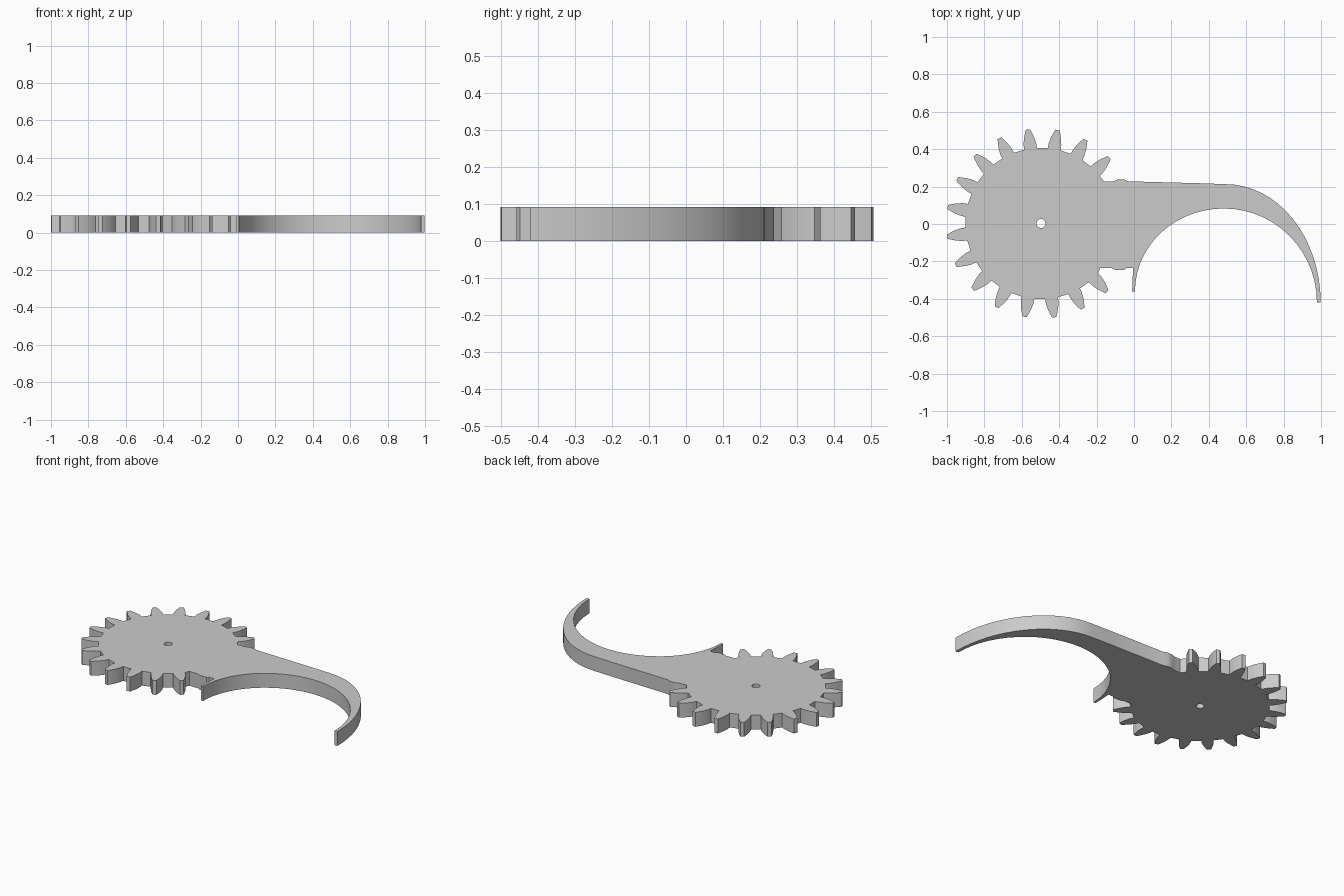
import bpy
import bmesh
from math import sin, cos, radians

cube = bpy.data.objects.get("Cube")
if cube:
    bpy.data.objects.remove(cube)

THICKNESS = 0.092
CENTRE = (-0.497, 0.003)
TOOTH = [(0.403, 0.035), (0.43, 0.034), (0.46, 0.028), (0.49, 0.018), (0.507, 0.011)]


def ellipse(cx, cy, rx, ry, start, end, steps):
    """Points along an elliptical arc, angles in degrees."""
    angles = [radians(start + (end - start) * i / steps) for i in range(steps + 1)]
    return [(cx + rx * cos(a), cy + ry * sin(a)) for a in angles]


def tooth(angle):
    """One tapered gear tooth, traced anticlockwise."""
    c, s = cos(radians(angle)), sin(radians(angle))
    flank = [(r, -w) for r, w in TOOTH] + [(r, w) for r, w in reversed(TOOTH)]
    return [(CENTRE[0] + r * c - w * s, CENTRE[1] + r * s + w * c) for r, w in flank]


# Gear rim: sixteen exposed teeth
outline = []
for i in range(16):
    outline += tooth(44 + 18 * i)

# Lower neck and small spur
outline += [(-0.18, -0.235), (-0.12, -0.235), (-0.10, -0.245), (-0.05, -0.245),
            (-0.04, -0.235), (-0.005, -0.235), (-0.01, -0.36)]

# Inside of the hook, then its outer side
outline += ellipse(0.48, -0.36, 0.475, 0.443, 180, 90, 14)
outline += ellipse(0.48, -0.42, 0.498, 0.503, 90, 0, 14)[1:]
outline += ellipse(0.49, -0.42, 0.508, 0.633, 0, 90, 16)

# Straight upper edge of the arm back to the gear
outline += [(0.35, 0.218), (-0.03, 0.228), (-0.05, 0.237),
            (-0.09, 0.237), (-0.11, 0.228), (-0.16, 0.226)]

# Axle hole
hole = ellipse(*CENTRE, 0.024, 0.024, 0, 345, 23)

# Fill the profile and extrude it
bm = bmesh.new()
edges = []
for loop in (outline, hole):
    verts = [bm.verts.new((x, y, 0)) for x, y in loop]
    edges += [bm.edges.new((verts[i - 1], verts[i])) for i in range(len(verts))]
bmesh.ops.triangle_fill(bm, edges=edges, use_beauty=True, normal=(0, 0, 1))
top = bmesh.ops.extrude_face_region(bm, geom=bm.faces[:], use_keep_orig=True)["geom"]
bmesh.ops.translate(bm, vec=(0, 0, THICKNESS),
                    verts=[g for g in top if isinstance(g, bmesh.types.BMVert)])
bmesh.ops.recalc_face_normals(bm, faces=bm.faces[:])
mesh = bpy.data.meshes.new("gear_with_hook_arm")
bm.to_mesh(mesh)
bm.free()

gear = bpy.data.objects.new("gear_with_hook_arm", mesh)
bpy.context.collection.objects.link(gear)

# Single grey material
grey = bpy.data.materials.new("plain_grey")
grey.use_nodes = True
grey.diffuse_color = (0.6, 0.6, 0.6, 1)
for node in grey.node_tree.nodes:
    if node.type == "BSDF_PRINCIPLED":
        node.inputs["Base Color"].default_value = (0.6, 0.6, 0.6, 1)
mesh.materials.append(grey)

# Smooth curved walls, crisp corners
bpy.ops.object.select_all(action="DESELECT")
gear.select_set(True)
bpy.context.view_layer.objects.active = gear
bpy.ops.object.shade_smooth_by_angle(angle=radians(30))
